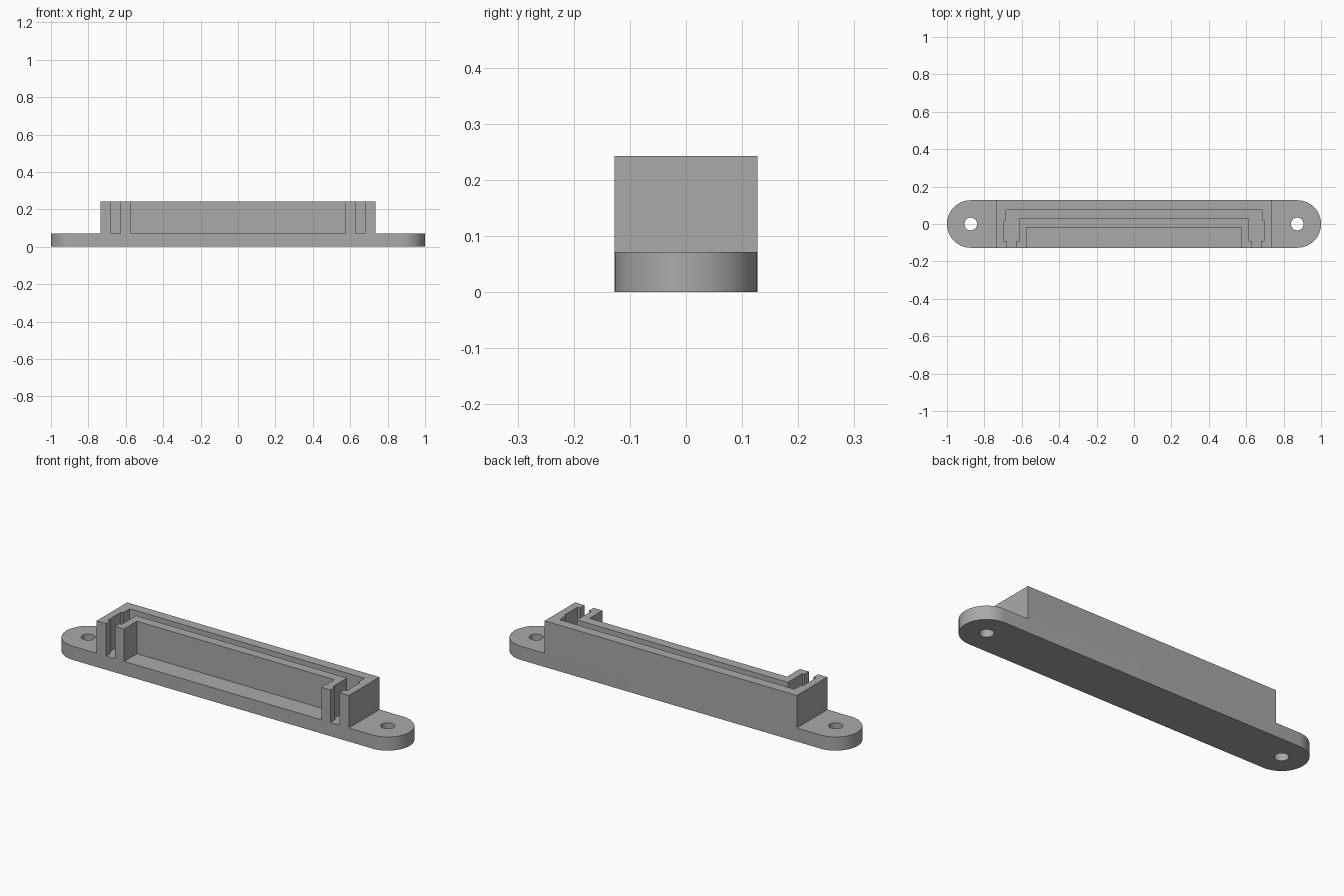
import bpy, bmesh, math

if "Cube" in bpy.data.objects:
    bpy.data.objects.remove(bpy.data.objects["Cube"])

HALF_DEPTH = 0.127     # half the depth, also the radius of the rounded ends
EAR_X = 0.873          # centre of each rounded end and screw hole
HOLE_R = 0.034
PLATE_Z = 0.072
TOP_Z = 0.243

grey = bpy.data.materials.new("plain grey")
grey.use_nodes = True
colour = (0.4, 0.4, 0.4, 1)
grey.diffuse_color = colour
grey.node_tree.nodes["Principled BSDF"].inputs["Base Color"].default_value = colour


def arc(cx, radius, start, end, steps):
    angles = [math.radians(start + (end - start) * i / steps) for i in range(steps + 1)]
    return [(cx + radius * math.cos(a), radius * math.sin(a)) for a in angles]


def mirrored(half):
    """Close a right-hand half outline with its mirror image across x = 0."""
    return half + [(-x, y) for x, y in reversed(half)]


def prism(name, loops, z0, z1):
    """Extrude flat outlines, inner loops becoming holes, between two heights."""
    curve = bpy.data.curves.new(name, "CURVE")
    curve.dimensions = "2D"
    curve.fill_mode = "BOTH"
    curve.extrude = (z1 - z0) / 2
    for loop in loops:
        spline = curve.splines.new("POLY")
        spline.points.add(len(loop) - 1)
        for point, (x, y) in zip(spline.points, loop):
            point.co = (x, y, 0, 1)
        spline.use_cyclic_u = True
    obj = bpy.data.objects.new(name, curve)
    bpy.context.collection.objects.link(obj)
    bpy.ops.object.select_all(action="DESELECT")
    obj.select_set(True)
    bpy.context.view_layer.objects.active = obj
    bpy.ops.object.convert(target="MESH")
    obj = bpy.context.object
    # Weld the caps to the sides and seat the part at its height
    bm = bmesh.new()
    bm.from_mesh(obj.data)
    bmesh.ops.remove_doubles(bm, verts=bm.verts, dist=0.0001)
    bmesh.ops.translate(bm, verts=bm.verts, vec=(0, 0, (z0 + z1) / 2))
    bmesh.ops.recalc_face_normals(bm, faces=bm.faces)
    bm.to_mesh(obj.data)
    bm.free()
    obj.data.materials.clear()
    obj.data.materials.append(grey)
    bpy.ops.object.shade_smooth_by_angle(angle=math.radians(30))
    return obj


# Base plate with rounded ears and screw holes
plate = mirrored(arc(EAR_X, HALF_DEPTH, -90, 90, 32))
holes = [arc(side * EAR_X, HOLE_R, 0, 348.75, 31) for side in (-1, 1)]
prism("base_plate", [plate] + holes, 0, PLATE_Z)

# Outer wall, with a shallow side groove behind a front lip
outer = mirrored([
    (0.735, HALF_DEPTH), (0.735, -HALF_DEPTH), (0.68, -HALF_DEPTH), (0.68, -0.09),
    (0.695, -0.09), (0.695, 0.02), (0.684, 0.02), (0.684, 0.075)])
prism("outer_wall", [outer], PLATE_Z, TOP_Z)

# Inner wall around the open front pocket
inner = mirrored([
    (0.615, 0.03), (0.615, -0.09), (0.627, -0.09), (0.627, -HALF_DEPTH),
    (0.575, -HALF_DEPTH), (0.575, -0.02)])
# Narrow the front tips so that the slot mouth sits outside the groove
prism("inner_wall", [inner], PLATE_Z, TOP_Z)
